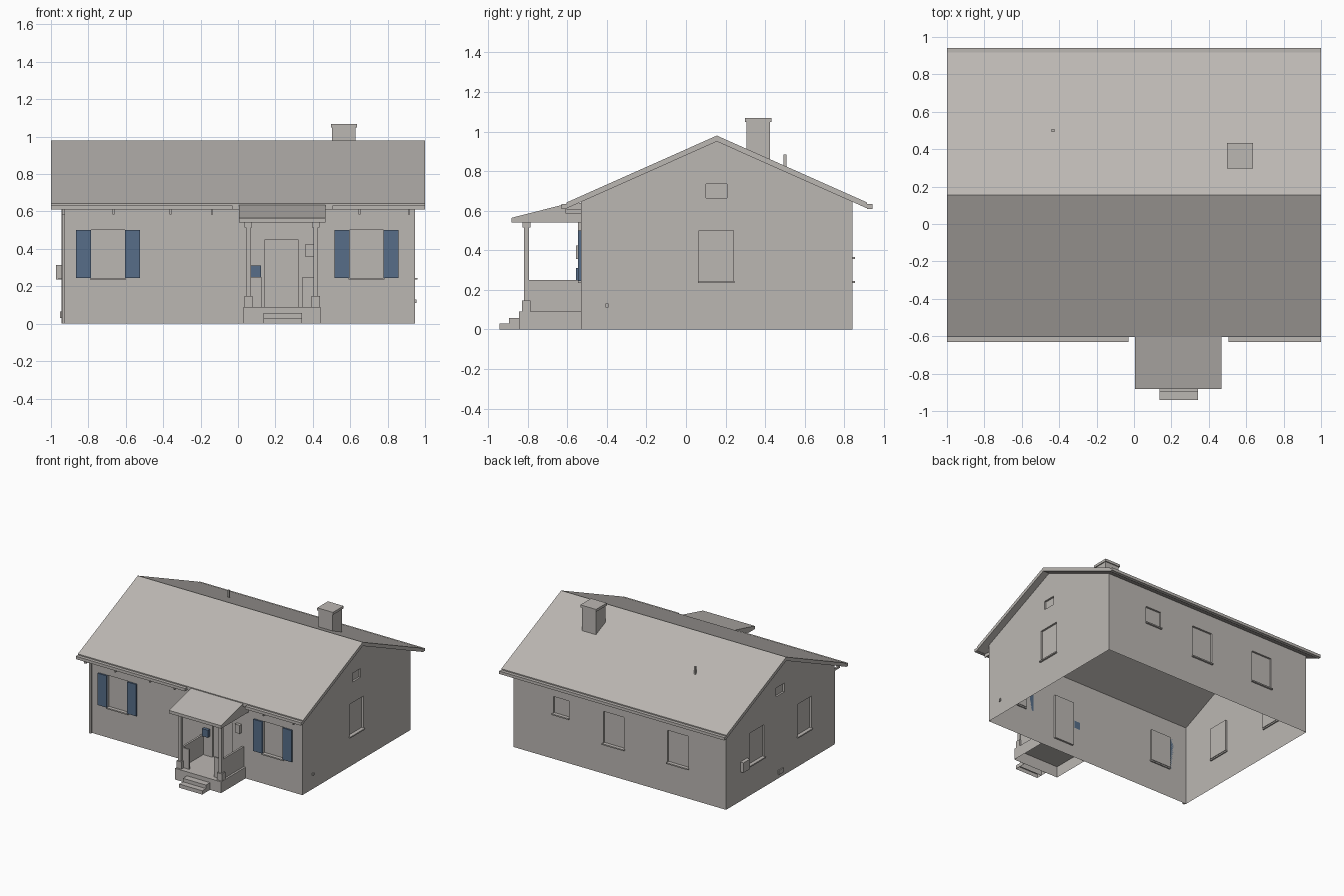
import bpy
import bmesh
from mathutils import Vector, Matrix

cube = bpy.data.objects.get("Cube")
if cube:
    bpy.data.objects.remove(cube, do_unlink=True)


def material(name, rgb):
    mat = bpy.data.materials.new(name)
    mat.use_nodes = True
    color = (*rgb, 1.0)
    mat.diffuse_color = color
    mat.node_tree.nodes["Principled BSDF"].inputs["Base Color"].default_value = color
    return mat


STONE = material("warm grey", (0.5, 0.475, 0.45))
BLUE = material("slate blue", (0.095, 0.155, 0.25))

X, Y, Z = Vector((1, 0, 0)), Vector((0, 1, 0)), Vector((0, 0, 1))
SIDE, FRONT, BACK = 0.945, -0.532, 0.841
RIDGE, SLOPE = 0.156, 0.445


def finish(name, bm, mat=STONE):
    mesh = bpy.data.meshes.new(name)
    bm.to_mesh(mesh)
    bm.free()
    mesh.materials.append(mat)
    obj = bpy.data.objects.new(name, mesh)
    bpy.context.collection.objects.link(obj)
    return obj


def boxes(name, bounds, mat=STONE, hollow=False):
    """Boxes given as (x range, y range, z range); hollow ones have no underside."""
    bm = bmesh.new()
    for spans in bounds:
        low = Vector([min(span) for span in spans])
        high = Vector([max(span) for span in spans])
        place = Matrix.Translation((low + high) / 2) @ Matrix.Diagonal((*(high - low), 1))
        bmesh.ops.create_cube(bm, size=1, matrix=place)
    if hollow:
        bm.normal_update()
        under = [f for f in bm.faces if f.normal.z < -0.9]
        bmesh.ops.delete(bm, geom=under, context="FACES")
    return finish(name, bm, mat)


def prism(name, profile, x_start, x_end):
    """Side profile of (y, z) points drawn out along x."""
    bm = bmesh.new()
    face = bm.faces.new([bm.verts.new((x_start, y, z)) for y, z in profile])
    moved = bmesh.ops.extrude_face_region(bm, geom=[face])["geom"]
    verts = [v for v in moved if isinstance(v, bmesh.types.BMVert)]
    bmesh.ops.translate(bm, verts=verts, vec=X * (x_end - x_start))
    bmesh.ops.recalc_face_normals(bm, faces=bm.faces)
    return finish(name, bm)


def wall(name, outline, origin, along, inward, openings, depth=0.015):
    """Single-skin wall; each opening (u0, u1, z0, z1) is pushed inward."""
    bm = bmesh.new()
    face = bm.faces.new([bm.verts.new(origin + along * u + Z * z) for u, z in outline])
    face.normal_update()
    if face.normal.dot(inward) > 0:
        face.normal_flip()
    for u0, u1, z0, z1 in openings:
        for point, normal in ((along * u0, along), (along * u1, along), (Z * z0, Z), (Z * z1, Z)):
            geom = bm.verts[:] + bm.edges[:] + bm.faces[:]
            bmesh.ops.bisect_plane(bm, geom=geom, plane_co=point, plane_no=normal)
    for u0, u1, z0, z1 in openings:
        inside = []
        for f in bm.faces:
            c = f.calc_center_median()
            on_wall = abs((c - origin).dot(inward)) < 0.001
            if on_wall and u0 < c.dot(along) < u1 and z0 < c.z < z1:
                inside.append(f)
        moved = bmesh.ops.extrude_face_region(bm, geom=inside)["geom"]
        verts = [v for v in moved if isinstance(v, bmesh.types.BMVert)]
        bmesh.ops.translate(bm, verts=verts, vec=inward * depth)
        leftover = [f for f in inside if f.is_valid]
        bmesh.ops.delete(bm, geom=leftover, context="FACES")
    return finish(name, bm)


# Openings
SILL, HEAD = 0.245, 0.5
front_windows = [(-0.785, -0.603, SILL, HEAD), (0.596, 0.777, SILL, HEAD)]
back_windows = [(0.45, 0.59, 0.365, HEAD), (-0.04, 0.145, SILL, HEAD), (-0.61, -0.425, SILL, HEAD)]
east_windows = [(0.065, 0.24, SILL, HEAD)]
west_windows = [(0.36, 0.545, SILL, HEAD), (-0.24, -0.065, SILL, HEAD)]
door = (0.145, 0.32, 0.09, 0.45)
gable_vent = (0.102, 0.207, 0.665, 0.735)

# Walls, open below
eave = 0.96 - SLOPE * (RIDGE - FRONT)
long_side = [(-SIDE, 0), (SIDE, 0), (SIDE, eave), (-SIDE, eave)]
gable = [(FRONT, 0), (BACK, 0), (BACK, eave), (RIDGE, 0.96), (FRONT, eave)]
wall("front_wall", long_side, Y * FRONT, X, Y, front_windows + [door])
wall("back_wall", long_side, Y * BACK, X, -Y, back_windows)
wall("left_gable_wall", gable, X * SIDE, Y, -X, east_windows + [gable_vent])
wall("right_gable_wall", gable, X * -SIDE, Y, X, west_windows + [gable_vent])

# Window sills
sills = []
for windows, face, out, runs_x in (
    (front_windows, FRONT, -1, True), (back_windows, BACK, 1, True),
    (east_windows, SIDE, 1, False), (west_windows, -SIDE, -1, False),
):
    for u0, u1, z0, z1 in windows:
        length, reach = (u0 - 0.005, u1 + 0.005), (face - out * 0.01, face + out * 0.014)
        height = (z0 - 0.01, z0)
        sills.append((length, reach, height) if runs_x else (reach, length, height))
boxes("window_sills", sills)

# Shutters beside the front windows
shutters = []
for u0, u1, z0, z1 in front_windows:
    for a, b in ((u0 - 0.08, u0), (u1, u1 + 0.08)):
        shutters.append(((a, b), (FRONT - 0.013, FRONT), (z0, z1)))
boxes("shutters", shutters, BLUE)

# Main roof and gutters
half = 0.76
prism("roof", [
    (RIDGE - half, 0.98 - SLOPE * half), (RIDGE, 0.98), (RIDGE + half, 0.98 - SLOPE * half),
    (RIDGE + half, 0.95 - SLOPE * half), (RIDGE, 0.95), (RIDGE - half, 0.95 - SLOPE * half),
], -1, 1)
gutter_height = (0.61, 0.633)
boxes("gutters", [
    ((-1, -0.03), (-0.63, RIDGE - half), gutter_height),
    ((0.505, 1), (-0.63, RIDGE - half), gutter_height),
    ((-1, 1), (RIDGE + half, 0.942), gutter_height),
])
boxes("gutter_brackets", [
    ((x - 0.005, x + 0.005), (-0.61, FRONT), (0.585, 0.61))
    for x in (-0.665, -0.36, -0.14, 0.65, 0.915)
])
boxes("downspout", [
    ((-0.94, -0.924), (-0.547, FRONT), (0, 0.6)),
    ((-0.94, -0.924), (-0.61, FRONT), (0.585, 0.6)),
    ((-0.94, -0.924), (-0.61, -0.595), (0.585, 0.62)),
])

# Chimney and roof pipe
boxes("chimney", [
    ((0.503, 0.628), (0.305, 0.425), (0.8, 1.05)),
    ((0.496, 0.635), (0.297, 0.433), (1.048, 1.068)),
])
boxes("roof_pipe", [((-0.44, -0.426), (0.493, 0.507), (0.8, 0.885))])

# Porch floor and steps
boxes("porch_base", [((0.03, 0.44), (-0.843, FRONT), (0, 0.09))], hollow=True)
boxes("porch_steps", [
    ((0.137, 0.342), (-0.942, -0.895), (0, 0.03)),
    ((0.137, 0.342), (-0.895, -0.843), (0, 0.058)),
], hollow=True)

# Porch posts and parapets, mirrored about the porch centre
CENTER = 0.236
posts, parapets = [], []
for s in (-1, 1):
    def span(a, b):
        return (CENTER + s * a, CENTER + s * b)
    posts += [
        (span(0.167, 0.193), (-0.82, -0.794), (0.09, 0.54)),
        (span(0.158, 0.202), (-0.829, -0.785), (0.09, 0.147)),
        (span(0.16, 0.2), (-0.827, -0.787), (0.515, 0.54)),
    ]
    parapets += [
        (span(0.172, 0.188), (-0.8, FRONT), (0.09, 0.25)),
        (span(0.11, 0.172), (-0.8, -0.788), (0.09, 0.25)),
    ]
boxes("porch_posts", posts)
boxes("porch_parapets", parapets)

# Porch roof
prism("porch_roof", [
    (-0.883, 0.54), (-0.883, 0.564), (-0.6, 0.636), (FRONT, 0.64), (FRONT, 0.54),
], 0.005, 0.468)

# Wall fittings
boxes("mailbox", [((0.07, 0.122), (-0.557, FRONT), (0.25, 0.31))], BLUE)
boxes("porch_lamp", [((0.362, 0.405), (-0.557, FRONT), (0.357, 0.425))])
boxes("meter_box", [((-0.973, -SIDE), (0.575, 0.66), (0.235, 0.315))])
boxes("low_vent", [((-0.953, -SIDE), (0.117, 0.18), (0.03, 0.065))])
boxes("wall_tap", [((SIDE, 0.954), (-0.408, -0.392), (0.11, 0.13))])
